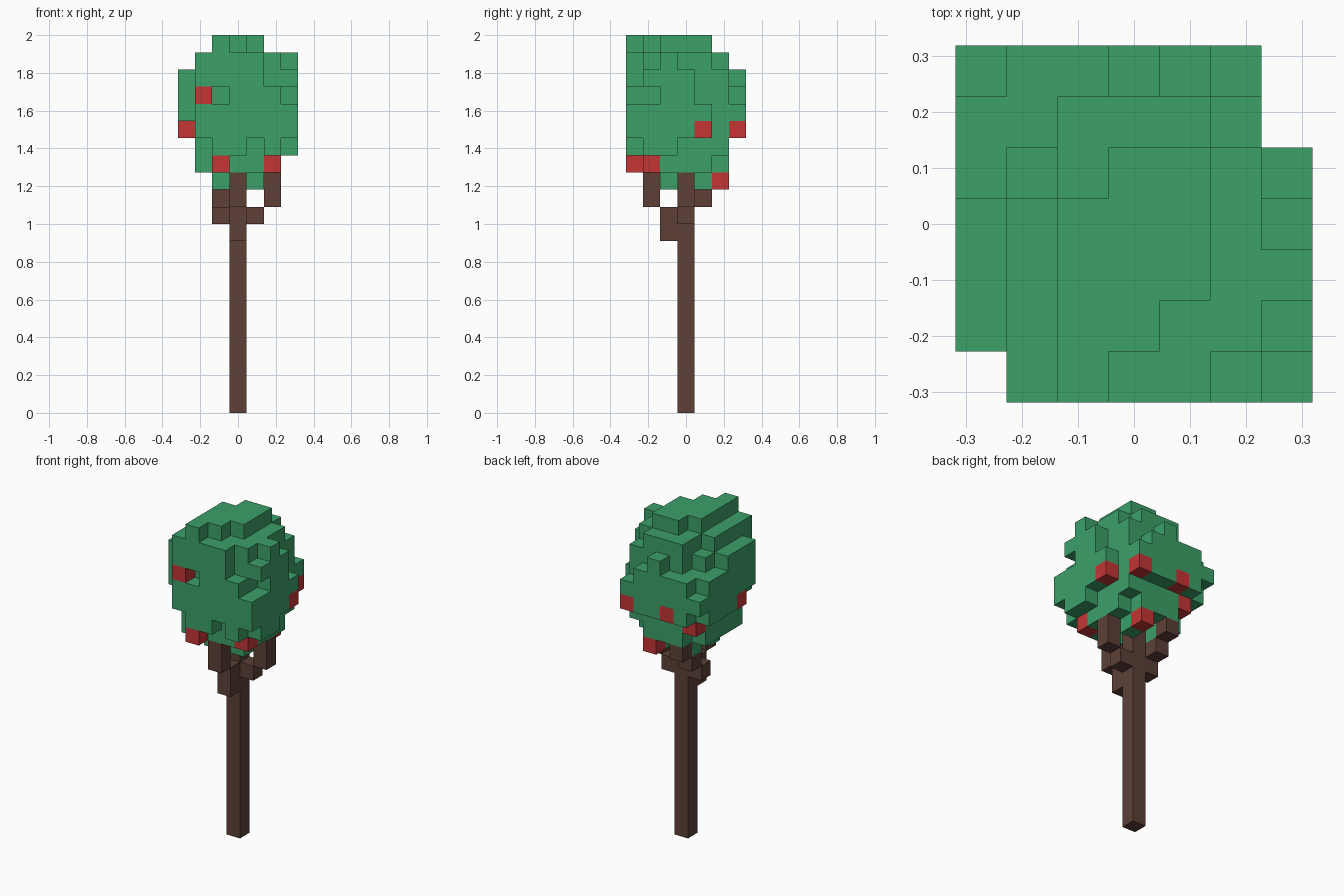
import bpy, bmesh
from mathutils import Vector

cube = bpy.data.objects.get("Cube")
if cube:
    bpy.data.objects.remove(cube, do_unlink=True)

S = 2 / 22          # block size
BASE = 13           # layer of letter "a" in the crown maps


def material(name, rgb):
    m = bpy.data.materials.new(name)
    m.use_nodes = True
    m.diffuse_color = (*rgb, 1)
    bsdf = m.node_tree.nodes["Principled BSDF"]
    bsdf.inputs["Base Color"].default_value = (*rgb, 1)
    bsdf.inputs["Roughness"].default_value = 0.9
    return m


def block_object(name, cells, mat):
    """Skin a set of grid cells with their outer faces only."""
    bm = bmesh.new()
    for cell in cells:
        centre = Vector((cell[0], cell[1], cell[2] + 0.5))
        for axis in range(3):
            for sign in (-1, 1):
                step = [0, 0, 0]
                step[axis] = sign
                if tuple(c + s for c, s in zip(cell, step)) in cells:
                    continue
                n = Vector(step)
                u = Vector([float(k == (axis + 1) % 3) for k in range(3)])
                v = n.cross(u)
                corners = [u + v, v - u, -u - v, u - v]
                bm.faces.new([bm.verts.new((centre + (n + c) / 2) * S) for c in corners])
    bmesh.ops.remove_doubles(bm, verts=bm.verts, dist=S / 100)
    bmesh.ops.dissolve_limit(bm, angle_limit=0.01, verts=bm.verts, edges=bm.edges)
    mesh = bpy.data.meshes.new(name)
    bm.to_mesh(mesh)
    bm.free()
    mesh.materials.append(mat)
    obj = bpy.data.objects.new(name, mesh)
    bpy.context.collection.objects.link(obj)
    return obj


bark = material("bark brown", (0.109, 0.051, 0.038))
leaf = material("leaf green", (0.045, 0.352, 0.141))
red = material("fruit red", (0.552, 0.036, 0.036))

# Trunk with short stepped branches
trunk = {(0, 0, k) for k in range(14)}
trunk |= {(0, -1, 10), (0, -1, 11), (0, -2, 12), (0, -2, 13)}    # front branch
trunk |= {(1, 0, 11), (2, 0, 12), (2, 0, 13)}                    # left branch
trunk |= {(-1, 0, 11), (-1, 1, 12), (-1, 2, 13)}                 # back branch
block_object("trunk", trunk, bark)

# Fruit set into the crown surface
fruit = {(-2, -3, 18), (-1, -3, 14), (2, -2, 14), (3, 1, 16),
         (2, 3, 16), (-1, 3, 16), (-3, -1, 16), (1, 2, 13), (-2, 2, 15)}
for n, cell in enumerate(sorted(fruit)):
    block_object(f"fruit_{n + 1}", {cell}, red)

# Crown: highest and lowest layer per column, rows from back to front
tops = ["effgfe.", "ffhhhg.", "fghiihe", "ghiiihg", "ghiiihh", "ghiihhg", ".hihhfe"]
lows = ["eddddd.", "dcbbac.", "dbababd", "dbbbbbd", "dbababc", "ebbbbbc", ".dbcdcd"]
crown = set()
for r, (top_row, low_row) in enumerate(zip(tops, lows)):
    for c, (top, low) in enumerate(zip(top_row, low_row)):
        if top != ".":
            crown |= {(c - 3, 3 - r, BASE + k)
                      for k in range(ord(low) - ord("a"), ord(top) - ord("a") + 1)}
crown -= {(-1, -3, 18), (3, -2, 18)}      # small dents
crown -= fruit | trunk
block_object("crown", crown, leaf)
